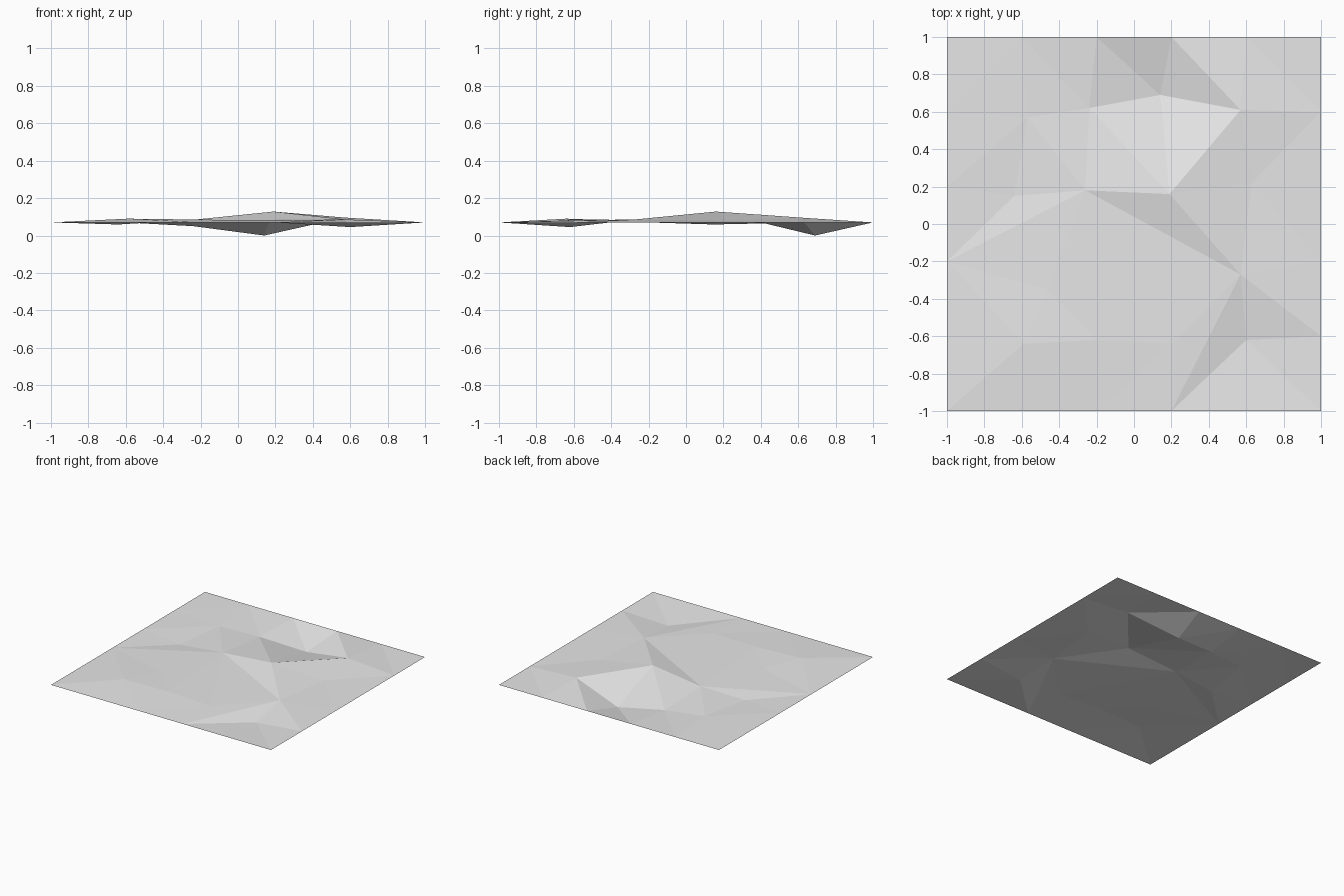
import bpy
import bmesh
from mathutils import Vector
from mathutils.geometry import delaunay_2d_cdt

cube = bpy.data.objects.get("Cube")
if cube:
    bpy.data.objects.remove(cube, do_unlink=True)

BASE = 0.07   # height of the level border
CELLS = 5     # border divisions per side

# Peaks, pits and slope breaks of the terrain
points = {
    "peak": (0.19, 0.16, 0.128),
    "pit": (0.14, 0.69, 0.0),
    "saddle": (-0.26, 0.18, 0.082),
    "pit_shoulder": (-0.24, 0.62, 0.05),
    "back_knoll": (0.57, 0.61, 0.096),
    "side_knoll": (0.57, -0.27, 0.086),
    "hollow": (0.60, -0.62, 0.045),
    "dip": (-0.64, 0.15, 0.059),
    "back_corner": (-0.57, 0.57, 0.068),
    "side_flat": (0.63, 0.22, 0.078),
    "front_flat": (-0.46, -0.35, 0.08),
    "front_rise": (-0.59, -0.64, 0.09),
    "front_mid": (-0.20, -0.62, 0.085),
    "front_slope": (0.20, -0.64, 0.08),
}

# Square border, evenly divided
for i in range(CELLS):
    t = -1 + 2 * i / CELLS
    for name, x, y in (("front", t, -1), ("left", 1, t),
                       ("back", -t, 1), ("right", -1, -t)):
        points[f"{name}{i}"] = (x, y, BASE)

# Creases that the triangulation must keep
creases = [
    "saddle side_knoll", "saddle right3", "saddle dip", "saddle peak",
    "saddle pit_shoulder", "peak pit", "peak back_knoll", "peak side_knoll",
    "pit pit_shoulder", "pit back_knoll", "pit back2", "pit_shoulder back3",
    "side_knoll front3", "side_knoll hollow", "hollow front3", "hollow left1",
    "dip right3", "dip back_corner",
]
names = list(points)
edges = [tuple(names.index(n) for n in c.split()) for c in creases]
flat = [Vector(p[:2]) for p in points.values()]
coords, _, faces, origin, _, _ = delaunay_2d_cdt(flat, edges, [], 0, 1e-5)

# Terrain sheet
bm = bmesh.new()
heights = [p[2] for p in points.values()]
verts = [bm.verts.new((c.x, c.y, heights[o[0]] if o else BASE))
         for c, o in zip(coords, origin)]
for f in faces:
    face = bm.faces.new([verts[i] for i in f])
    face.normal_update()
    if face.normal.z < 0:
        face.normal_flip()
mesh = bpy.data.meshes.new("terrain")
bm.to_mesh(mesh)
bm.free()
terrain = bpy.data.objects.new("terrain", mesh)
bpy.context.collection.objects.link(terrain)

# Pale grey ground colour
grey = bpy.data.materials.new("pale_grey")
grey.use_nodes = True
grey.diffuse_color = (0.8, 0.8, 0.8, 1)
grey.node_tree.nodes["Principled BSDF"].inputs["Base Color"].default_value = (0.8, 0.8, 0.8, 1)
mesh.materials.append(grey)
